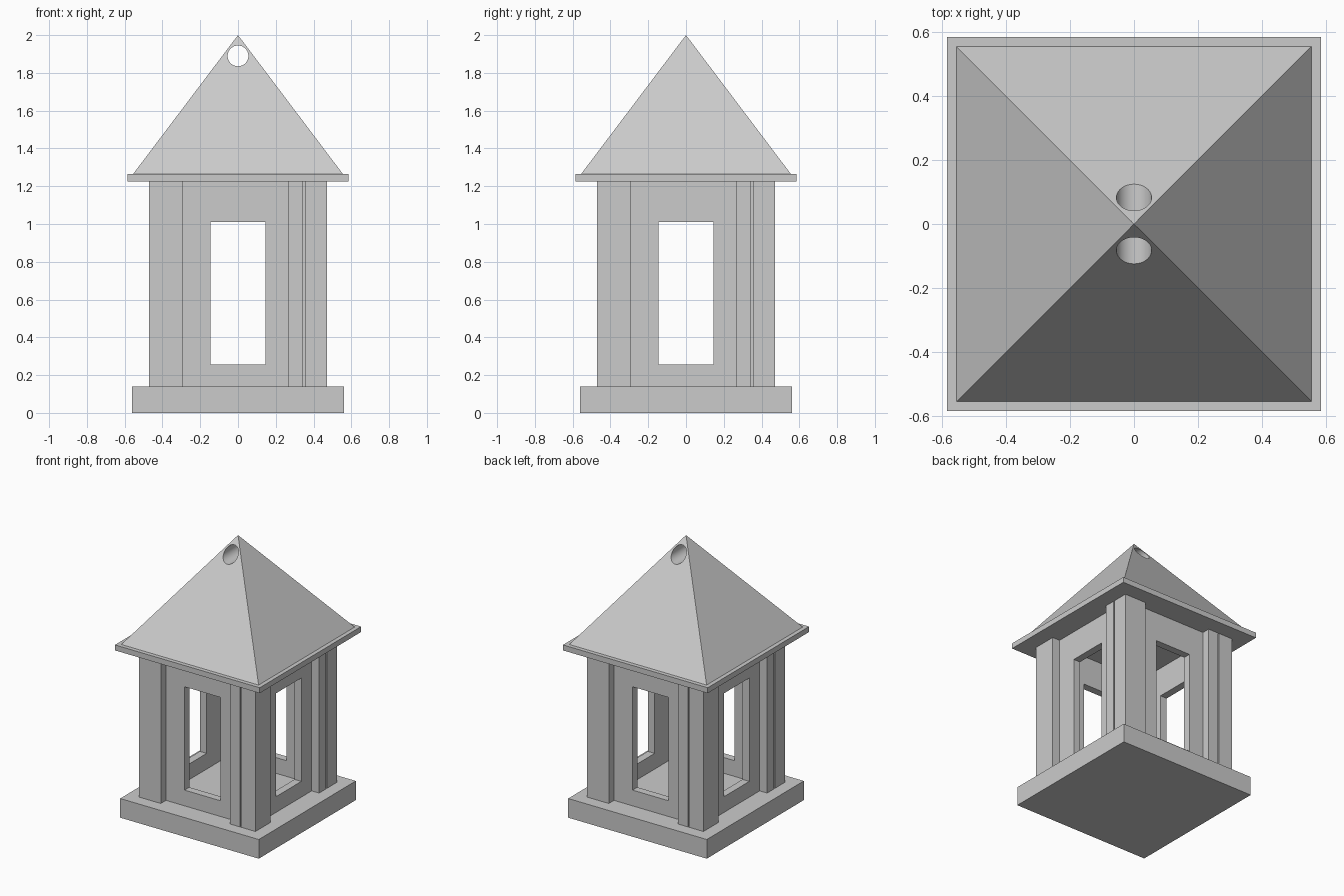
import bpy, bmesh, math
from mathutils import Matrix

cube = bpy.data.objects.get("Cube")
if cube:
    bpy.data.objects.remove(cube)

grey = bpy.data.materials.new("light_grey")
grey.use_nodes = True
grey.diffuse_color = (0.6, 0.6, 0.6, 1)
grey.node_tree.nodes["Principled BSDF"].inputs["Base Color"].default_value = (0.6, 0.6, 0.6, 1)


def make(name, bm):
    bmesh.ops.recalc_face_normals(bm, faces=bm.faces)
    mesh = bpy.data.meshes.new(name)
    bm.to_mesh(mesh)
    bm.free()
    mesh.materials.append(grey)
    obj = bpy.data.objects.new(name, mesh)
    bpy.context.collection.objects.link(obj)
    return obj


def add_box(bm, x0, x1, y0, y1, z0, z1):
    m = Matrix.Translation(((x0 + x1) / 2, (y0 + y1) / 2, (z0 + z1) / 2))
    bmesh.ops.create_cube(bm, size=1, matrix=m @ Matrix.Diagonal((x1 - x0, y1 - y0, z1 - z0, 1)))


def box(name, *bounds):
    bm = bmesh.new()
    add_box(bm, *bounds)
    return make(name, bm)


def cut(target, cutter):
    cutter.hide_render = True
    cutter.hide_set(True)
    cutter.display_type = 'WIRE'
    mod = target.modifiers.new("cut", 'BOOLEAN')
    mod.operation = 'DIFFERENCE'
    mod.solver = 'EXACT'
    mod.object = cutter
    bpy.context.view_layer.objects.active = target
    bpy.ops.object.modifier_apply(modifier=mod.name)
    bpy.data.objects.remove(cutter)


FLOOR, EAVE = 0.14, 1.225
OUT, INNER, FACE = 0.47, 0.355, 0.41
END = 0.345

# Base slab
box("base", -0.56, 0.56, -0.56, 0.56, 0, FLOOR)


# Wall panel seen from above: wide post, recessed wall, narrow post
def wall_panel(name, angle):
    outline = [(-OUT, -INNER), (-OUT, -OUT), (-0.295, -OUT), (-0.295, -FACE),
               (0.265, -FACE), (0.265, -OUT), (END, -OUT), (END, -INNER)]
    bm = bmesh.new()
    face = bm.faces.new([bm.verts.new((x, y, FLOOR)) for x, y in outline])
    top = bmesh.ops.extrude_face_region(bm, geom=[face])["geom"]
    bmesh.ops.translate(bm, vec=(0, 0, EAVE - FLOOR),
                        verts=[v for v in top if isinstance(v, bmesh.types.BMVert)])
    wall = make(name, bm)
    cut(wall, box("window_cutter", -0.145, 0.145, -0.6, -0.2, 0.255, 1.01))
    wall.data.transform(Matrix.Rotation(angle, 4, 'Z'))


# The four panels lap each other around the corners
for i, side in enumerate(("front", "left", "back", "right")):
    wall_panel(side + "_wall", i * math.pi / 2)

# Eave plate and pyramid roof
box("eave_plate", -0.585, 0.585, -0.585, 0.585, EAVE, 1.265)
bm = bmesh.new()
bmesh.ops.create_cone(bm, cap_ends=True, segments=4, radius1=0.555 * math.sqrt(2), radius2=0,
                      depth=0.735, matrix=Matrix.Translation((0, 0, 1.6325))
                      @ Matrix.Rotation(math.pi / 4, 4, 'Z'))
bmesh.ops.remove_doubles(bm, verts=bm.verts, dist=0.0001)
roof = make("roof", bm)

# Round hanging hole through the peak
bm = bmesh.new()
bmesh.ops.create_cone(bm, cap_ends=True, segments=48, radius1=0.055, radius2=0.055, depth=1,
                      matrix=Matrix.Translation((0, 0, 1.89)) @ Matrix.Rotation(math.pi / 2, 4, 'X'))
cut(roof, make("hole_cutter", bm))
for poly in roof.data.polygons:
    poly.use_smooth = len(poly.vertices) == 4 and poly.area < 0.01
